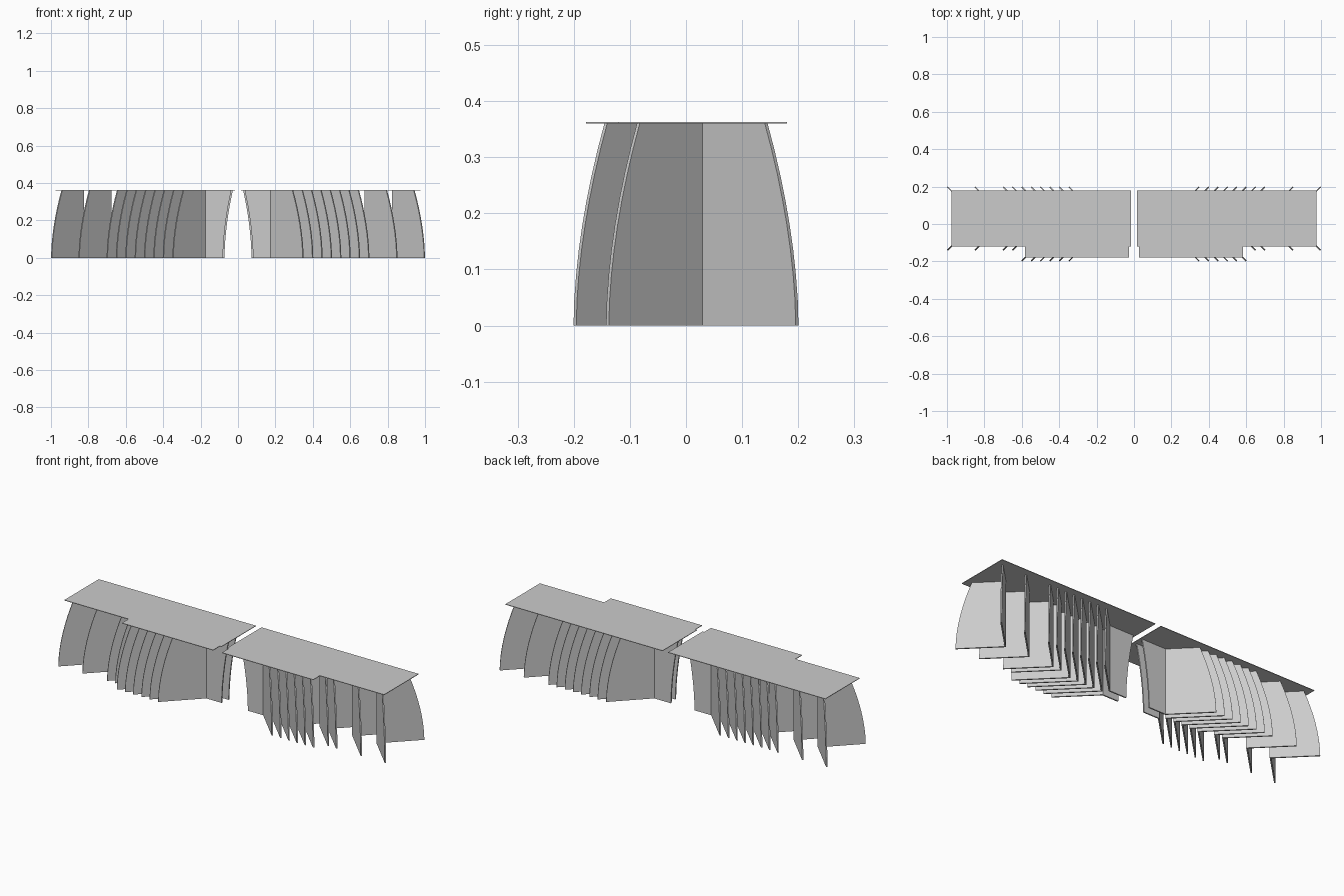
import bpy

if "Cube" in bpy.data.objects:
    bpy.data.objects.remove(bpy.data.objects["Cube"])

H = 0.36          # fin height
THICK = 0.007     # sheet thickness
LEVELS = 9


def finish(name, verts, faces, thick=None):
    """Make a mesh object, thicken the sheet and mirror it over x = 0."""
    me = bpy.data.meshes.new(name)
    me.from_pydata(verts, [], faces)
    me.update()
    ob = bpy.data.objects.new(name, me)
    bpy.context.collection.objects.link(ob)
    if thick:
        s = ob.modifiers.new("thickness", 'SOLIDIFY')
        s.thickness = thick
        s.offset = 0
        s.use_even_offset = True
    ob.modifiers.new("mirror", 'MIRROR').use_mirror_merge = False
    return ob


def curved_sheet(name, path):
    """Upright sheet; path(t) gives the plan polyline at height fraction t."""
    verts, faces = [], []
    for i in range(LEVELS):
        t = i / (LEVELS - 1)
        row = path(t)
        n = len(row)
        verts += [(x, y, t * H) for x, y in row]
        if i:
            a, b = (i - 1) * n, i * n
            faces += [(a + j, a + j + 1, b + j + 1, b + j) for j in range(n - 1)]
    return finish(name, verts, faces, THICK)


def inset(t):
    """How far the curved outer edge has moved inward at height t."""
    return 0.055 * t ** 1.8


def chevron(name, x, y_front, y_back=0.198):
    mid = (y_back + y_front) / 2
    depth = (y_back - y_front) / 2
    curved_sheet(name, lambda t: [(x - inset(t), y_back - inset(t)),
                                  (x - depth, mid),
                                  (x - inset(t), y_front + inset(t))])


# Full-width chevron fins
for i in range(5):
    chevron(f"wide_fin_{i + 1}", 0.40 + 0.05 * i, -0.198)

# Chevron fins with the shorter front arm
for i, x in enumerate((0.65, 0.70, 0.85, 0.997)):
    chevron(f"narrow_fin_{i + 1}", x, -0.14)

# Inner pair: arms that turn into a straight open duct toward the middle
for name, s, end in (("duct_wall_front", -1, 0.080), ("duct_wall_back", 1, 0.072)):
    curved_sheet(name, lambda t, s=s, end=end: [
        (0.348 - inset(t), s * (0.198 - inset(t))),
        (0.175, s * 0.025),
        (end - 0.8 * inset(t), s * 0.025)])

# Stepped top plate
outline = [(0.017, 0.18), (0.975, 0.18), (0.975, -0.12), (0.583, -0.12),
           (0.583, -0.178), (0.027, -0.178), (0.027, -0.12), (0.017, -0.12)]
n = len(outline)
pv = [(x, y, z) for z in (H, H + 0.003) for x, y in outline]
pf = [tuple(reversed(range(n))), tuple(range(n, 2 * n))]
pf += [(i, (i + 1) % n, n + (i + 1) % n, n + i) for i in range(n)]
# outline runs clockwise, so flip every face
finish("top_plate", pv, [tuple(reversed(f)) for f in pf])
